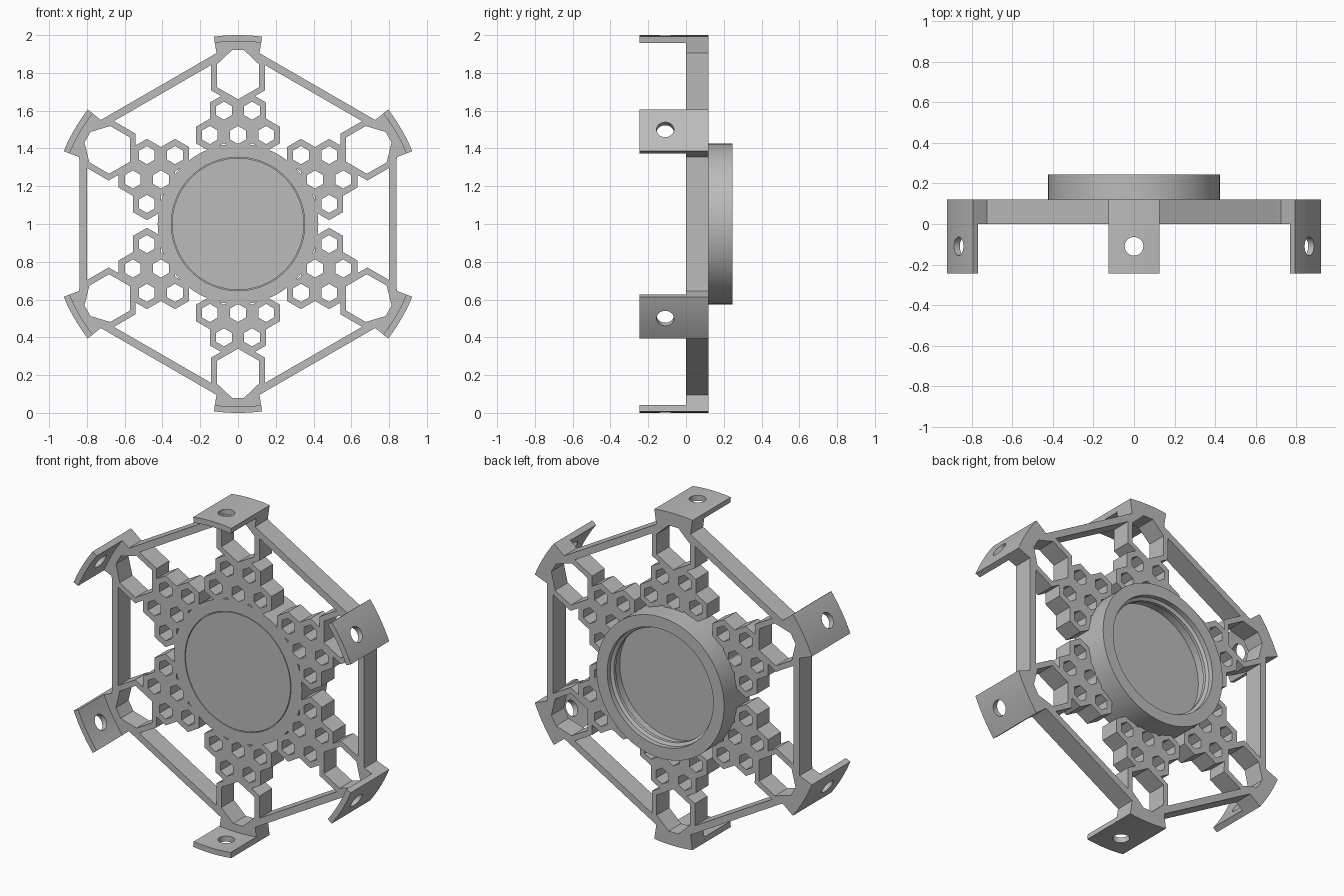
import bpy, bmesh
from math import sin, cos, pi, radians
from mathutils import Vector, Matrix

cube = bpy.data.objects.get("Cube")
if cube:
    bpy.data.objects.remove(cube, do_unlink=True)

grey = bpy.data.materials.new("plain_grey")
grey.use_nodes = True
grey.diffuse_color = (0.5, 0.5, 0.5, 1)
grey.node_tree.nodes["Principled BSDF"].inputs["Base Color"].default_value = (0.5, 0.5, 0.5, 1)

THICK = 0.12      # depth of the flat frame
FRONT = -0.245    # front edge of the mounting tabs
BACK = 0.245      # back edge of the central collar


def finish(bm, name):
    bmesh.ops.recalc_face_normals(bm, faces=bm.faces)
    mesh = bpy.data.meshes.new(name)
    bm.to_mesh(mesh)
    bm.free()
    mesh.materials.append(grey)
    return mesh


def smooth(mesh):
    for p in mesh.polygons:
        p.use_smooth = True
    mesh.set_sharp_from_angle(angle=radians(30))


def place(mesh, name, turn=0.0):
    ob = bpy.data.objects.new(name, mesh)
    ob.location.z = 1
    ob.rotation_euler.y = turn
    bpy.context.scene.collection.objects.link(ob)
    return ob


def prism(bm, outlines, y0, y1):
    """Fill an outline, with optional holes, and extrude it along y."""
    edges = []
    for pts in outlines:
        vs = [bm.verts.new((x, y0, z)) for x, z in pts]
        edges += [bm.edges.new((a, b)) for a, b in zip(vs, vs[1:] + vs[:1])]
    faces = [g for g in bmesh.ops.triangle_fill(
        bm, edges=edges, use_beauty=True, normal=(0, -1, 0))["geom"]
        if isinstance(g, bmesh.types.BMFace)]
    out = bmesh.ops.extrude_face_region(bm, geom=faces, use_keep_orig=True)
    moved = [g for g in out["geom"] if isinstance(g, bmesh.types.BMVert)]
    bmesh.ops.translate(bm, verts=moved, vec=(0, y1 - y0, 0))


def mirrored(half):
    """Close a right-hand half outline with its mirror image."""
    return half + [(-x, z) for x, z in reversed(half) if abs(x) > 1e-6]


def hexagon(cx, cz, r):
    return [(cx + r * sin(k * pi / 3), cz + r * cos(k * pi / 3)) for k in range(6)]


def arc(r, a0, a1, n):
    return [(r * sin(a0 + (a1 - a0) * k / n), r * cos(a0 + (a1 - a0) * k / n))
            for k in range(n + 1)]


TAB = radians(7.3)

# Honeycomb cells of one arm
PITCH = 0.149
bm = bmesh.new()
for col, row in ((-0.5, 1), (0.5, 1), (-1, 0), (0, 0), (1, 0)):
    cx, cz = col * PITCH, 0.471 + row * PITCH * 0.866
    prism(bm, [hexagon(cx, cz, PITCH / 3 ** 0.5), hexagon(cx, cz, 0.048)], 0, THICK)
cells = finish(bm, "honeycomb_cells")

# Large open cell with its outer cap
bm = bmesh.new()
outer = mirrored([(0, 0.626), (0.143, 0.708), (0.143, 0.887), (0.114, 0.905)]
                 + arc(1, TAB, 0, 6))
hole = mirrored([(0, 0.66), (0.111, 0.724), (0.111, 0.845), (0.032, 0.92)])
prism(bm, [outer, hole], 0, THICK)
arm = finish(bm, "arm_frame")

# Straight beam between neighbouring arms
bm = bmesh.new()
prism(bm, [[(-0.34, 0.80), (0.34, 0.80), (0.34, 0.84), (-0.34, 0.84)]], 0, THICK)
beam = finish(bm, "edge_beam")

# Curved mounting tab with a drilled hole
bm = bmesh.new()
prism(bm, [arc(1, -TAB, TAB, 12) + arc(0.967, TAB, -TAB, 12)], FRONT, 0)
tab_ob = place(finish(bm, "tab_blank"), "tab_blank")
bm = bmesh.new()
bmesh.ops.create_cone(bm, cap_ends=True, segments=32, radius1=0.046, radius2=0.046,
                      depth=0.3, matrix=Matrix.Translation((0, -0.11, 1)))
drill = place(finish(bm, "tab_drill"), "tab_drill")
drill.hide_render = True
cut = tab_ob.modifiers.new("drill", 'BOOLEAN')
cut.operation, cut.solver, cut.object = 'DIFFERENCE', 'EXACT', drill
bpy.context.view_layer.update()
tab = bpy.data.meshes.new_from_object(
    tab_ob.evaluated_get(bpy.context.evaluated_depsgraph_get()))
tab.name = "mounting_tab"
for ob in (tab_ob, drill):
    bpy.data.objects.remove(ob, do_unlink=True)
smooth(tab)

# Six arms around the centre
for k in range(6):
    turn = k * pi / 3
    for mesh in (cells, arm, tab):
        place(mesh, f"{mesh.name}_{k + 1}", turn)
    place(beam, f"edge_beam_{k + 1}", turn + pi / 6)

# Central disc with a lipped collar at the back
profile = [(0, 0), (0.349, 0), (0.349, 0.008), (0.353, 0.008), (0.353, 0),
           (0.425, 0), (0.425, BACK), (0.353, BACK), (0.353, 0.215),
           (0.336, 0.205), (0.336, 0.185), (0.353, 0.175), (0.353, 0.125), (0, 0.125)]
bm = bmesh.new()
vs = [bm.verts.new((r, y, 0)) for r, y in profile]
es = [bm.edges.new(p) for p in zip(vs, vs[1:])]
bmesh.ops.spin(bm, geom=vs + es, cent=(0, 0, 0), axis=(0, 1, 0),
               angle=2 * pi, steps=96, use_duplicate=False)
bmesh.ops.remove_doubles(bm, verts=bm.verts, dist=1e-5)
disc = finish(bm, "central_disc")
smooth(disc)
place(disc, "central_disc")
